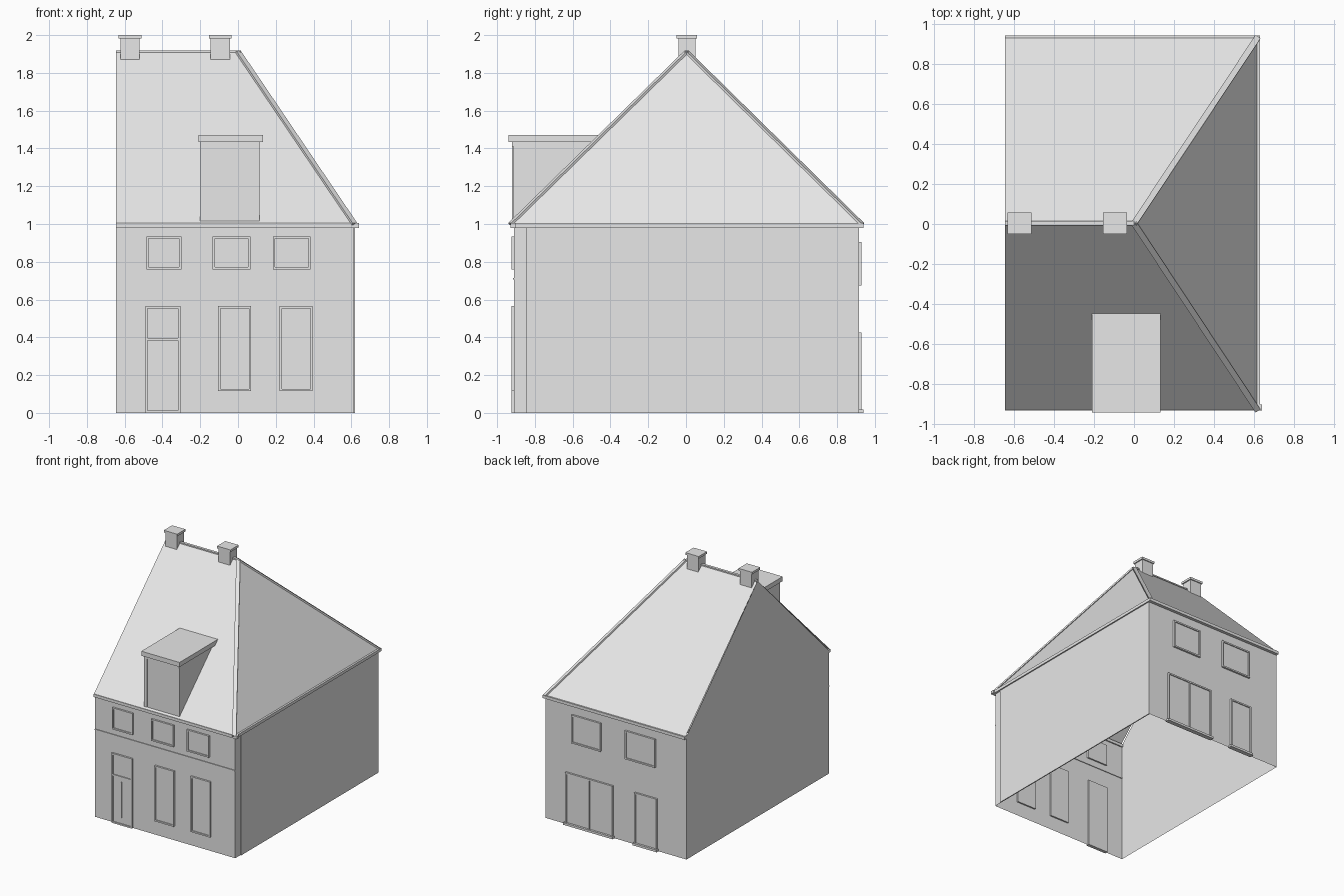
import bpy, bmesh
from mathutils import Vector, Matrix

cube = bpy.data.objects.get("Cube")
if cube:
    bpy.data.objects.remove(cube, do_unlink=True)

grey = bpy.data.materials.new("light grey")
grey.use_nodes = True
grey.diffuse_color = (0.8, 0.8, 0.8, 1)
grey.node_tree.nodes["Principled BSDF"].inputs["Base Color"].default_value = (0.8, 0.8, 0.8, 1)


def finish(name, bm):
    bmesh.ops.recalc_face_normals(bm, faces=bm.faces)
    mesh = bpy.data.meshes.new(name)
    bm.to_mesh(mesh)
    bm.free()
    mesh.materials.append(grey)
    obj = bpy.data.objects.new(name, mesh)
    bpy.context.collection.objects.link(obj)
    return obj


def add_box(bm, x0, x1, y0, y1, z0, z1):
    centre = Vector((x0 + x1, y0 + y1, z0 + z1)) / 2
    size = Matrix.Diagonal((abs(x1 - x0), abs(y1 - y0), abs(z1 - z0), 1))
    bmesh.ops.create_cube(bm, size=1, matrix=Matrix.Translation(centre) @ size)


def boxes(name, *parts):
    bm = bmesh.new()
    for part in parts:
        add_box(bm, *part)
    return finish(name, bm)


def beam(name, a, b, width, height):
    """Straight capping strip laid from a to b."""
    a, b = Vector(a), Vector(b)
    bm = bmesh.new()
    turn = (b - a).to_track_quat('Y', 'Z').to_matrix().to_4x4()
    size = Matrix.Diagonal((width, (b - a).length, height, 1))
    bmesh.ops.create_cube(bm, size=1, matrix=Matrix.Translation((a + b) / 2) @ turn @ size)
    return finish(name, bm)


def prism(name, profile, x0, x1):
    """Side profile of (y, z) points extruded along x."""
    bm = bmesh.new()
    ends = [[bm.verts.new((x, y, z)) for y, z in profile] for x in (x0, x1)]
    bm.faces.new(ends[0])
    bm.faces.new(ends[1])
    for i in range(len(profile)):
        j = (i + 1) % len(profile)
        bm.faces.new((ends[0][i], ends[0][j], ends[1][j], ends[1][i]))
    return finish(name, bm)


LEFT, RIGHT, FRONT, BACK = -0.645, 0.612, -0.91, 0.915
EAVE, RIDGE, RIDGE_Y = 1.0, 1.913, 0.003

# Thin walls, open underneath, with a full gable at one end
bm = bmesh.new()
corners = [(LEFT, FRONT), (RIGHT, FRONT), (RIGHT, BACK), (LEFT, BACK)]
low = [bm.verts.new((x, y, 0)) for x, y in corners]
top = [bm.verts.new((x, y, EAVE)) for x, y in corners]
peak = bm.verts.new((LEFT, RIDGE_Y, RIDGE))
for i in range(3):
    bm.faces.new((low[i], low[i + 1], top[i + 1], top[i]))
bm.faces.new((low[3], low[0], top[0], peak, top[3]))
finish("walls", bm)

# Roof with one hipped end
bm = bmesh.new()
hip_front, hip_back = (0.617, -0.93, EAVE), (0.617, 0.932, EAVE)
hip_top, gable_top = (0.0, RIDGE_Y, RIDGE), (LEFT, RIDGE_Y, RIDGE)
pts = [(LEFT, -0.93, EAVE), hip_front, hip_back, (LEFT, 0.932, EAVE), gable_top, hip_top]
a, b, c, d, e, f = [bm.verts.new(p) for p in pts]
for loop in ((a, b, f, e), (b, c, f), (c, d, e, f)):
    bm.faces.new(loop)
finish("roof", bm)

beam("front_hip_cap", hip_front, hip_top, 0.03, 0.012)
beam("back_hip_cap", hip_back, hip_top, 0.03, 0.012)
beam("ridge_cap", gable_top, hip_top, 0.022, 0.01)

# Eaves and wall trim
boxes("eaves_gutter",
      (LEFT, 0.64, -0.93, -0.9, 0.98, 1.004),
      (LEFT, 0.63, 0.905, 0.94, 0.98, 1.004),
      (0.605, 0.63, -0.92, 0.93, 0.98, 1.004))
boxes("side_wall_facing", (RIGHT, 0.62, -0.845, BACK, 0, 0.98))
boxes("front_band", (LEFT, RIGHT, -0.916, -0.904, 0.705, 0.714))


def opening(name, x0, x1, z0, z1, wall, out, bars=(), rails=(), sill=False):
    """Framed window or door through a wall; out is -1 at the front, 1 at the back."""
    outer, inner, pane = wall + out * 0.015, wall - out * 0.012, wall + out * 0.007
    t = 0.012
    parts = [(x0, x0 + t, inner, outer, z0, z1), (x1 - t, x1, inner, outer, z0, z1),
             (x0, x1, inner, outer, z1 - t, z1), (x0, x1, inner, outer, z0, z0 + t),
             (x0, x1, inner, pane, z0, z1)]
    parts += [(x - t / 2, x + t / 2, inner, outer, z0, z1) for x in bars]
    parts += [(x0, x1, inner, outer, z - t / 2, z + t / 2) for z in rails]
    if sill:
        parts.append((x0 - 0.01, x1 + 0.01, inner, wall + out * 0.024, z0, z0 + 0.018))
    boxes(name, *parts)


# Front openings
for i, (x0, x1) in enumerate(((-0.485, -0.3), (-0.135, 0.065), (0.185, 0.385))):
    opening(f"front_upper_window_{i + 1}", x0, x1, 0.76, 0.935, FRONT, -1)
for i, (x0, x1) in enumerate(((-0.105, 0.07), (0.22, 0.395))):
    opening(f"front_lower_window_{i + 1}", x0, x1, 0.115, 0.565, FRONT, -1)
opening("front_door", -0.49, -0.305, 0, 0.565, FRONT, -1, rails=(0.39,))
boxes("front_door_handle", (-0.41, -0.4, -0.923, -0.915, 0.06, 0.35))

# Back openings
for i, (x0, x1) in enumerate(((0.12, 0.38), (-0.37, -0.1))):
    opening(f"back_upper_window_{i + 1}", x0, x1, 0.675, 0.905, BACK, 1)
opening("back_double_door", 0.012, 0.435, 0, 0.425, BACK, 1, bars=(0.224,), sill=True)
opening("back_single_door", -0.384, -0.186, 0, 0.425, BACK, 1, sill=True)

# Dormer
prism("dormer_body", [(-0.913, 1.017), (-0.913, 1.44), (-0.48, 1.44)], -0.2, 0.115)
boxes("dormer_frame",
      (-0.2, -0.173, -0.92, -0.9, 1.02, 1.44),
      (-0.2, 0.115, -0.92, -0.9, 1.41, 1.44))
prism("dormer_roof", [(-0.94, 1.435), (-0.94, 1.472), (-0.447, 1.472), (-0.485, 1.435)],
      -0.21, 0.133)

# Chimneys
for name, x in (("gable_chimney", -0.572), ("hip_chimney", -0.094)):
    y = 0.004
    boxes(name,
          (x - 0.051, x + 0.051, y - 0.045, y + 0.045, 1.865, 1.985),
          (x - 0.06, x + 0.06, y - 0.053, y + 0.053, 1.982, 2.0))
